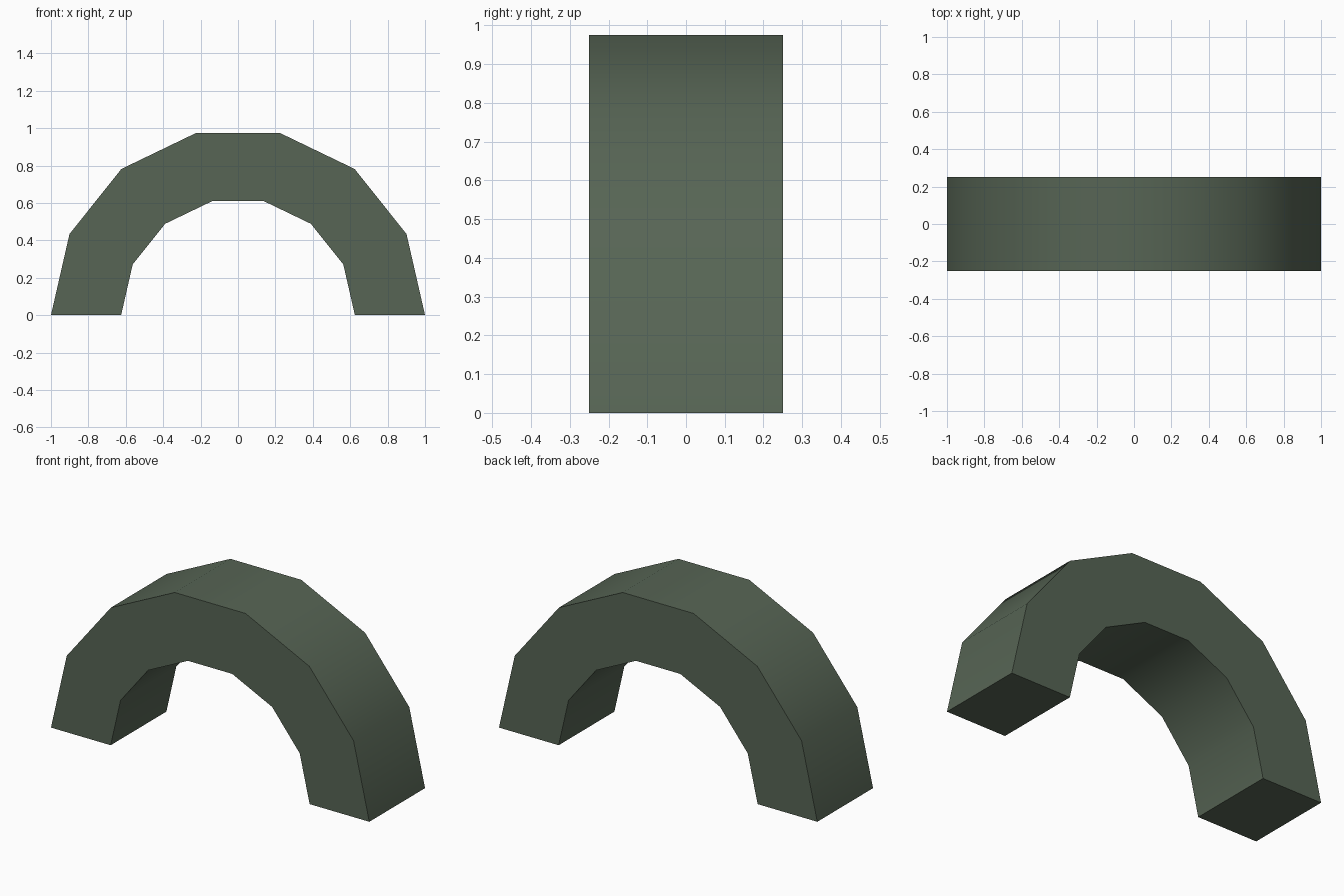
import bpy, bmesh, math

if "Cube" in bpy.data.objects:
    bpy.data.objects.remove(bpy.data.objects["Cube"])

SEGMENTS, OUTER, INNER, HALF_DEPTH = 7, 1.0, 0.625, 0.25

mat = bpy.data.materials.new("dark green")
mat.diffuse_color = (0.095, 0.13, 0.09, 1)
mat.use_nodes = True
mat.node_tree.nodes["Principled BSDF"].inputs["Base Color"].default_value = mat.diffuse_color


def arc(radius):
    steps = [math.pi * i / SEGMENTS for i in range(SEGMENTS + 1)]
    return [(radius * math.cos(a), radius * math.sin(a)) for a in steps]


# Half-ring profile, extruded through the depth
bm = bmesh.new()
profile = arc(OUTER) + arc(INNER)[::-1]
front = bm.faces.new([bm.verts.new((x, -HALF_DEPTH, z)) for x, z in profile])
new = bmesh.ops.extrude_face_region(bm, geom=[front], use_keep_orig=True)["geom"]
bmesh.ops.translate(bm, vec=(0, 2 * HALF_DEPTH, 0),
                    verts=[v for v in new if isinstance(v, bmesh.types.BMVert)])
bmesh.ops.recalc_face_normals(bm, faces=bm.faces)

mesh = bpy.data.meshes.new("arch")
bm.to_mesh(mesh)
bm.free()
mesh.materials.append(mat)
arch = bpy.data.objects.new("arch", mesh)
bpy.context.collection.objects.link(arch)

# Smooth curved faces, sharp rims and feet
bpy.context.view_layer.objects.active = arch
arch.select_set(True)
bpy.ops.object.shade_smooth_by_angle(angle=math.radians(30))
